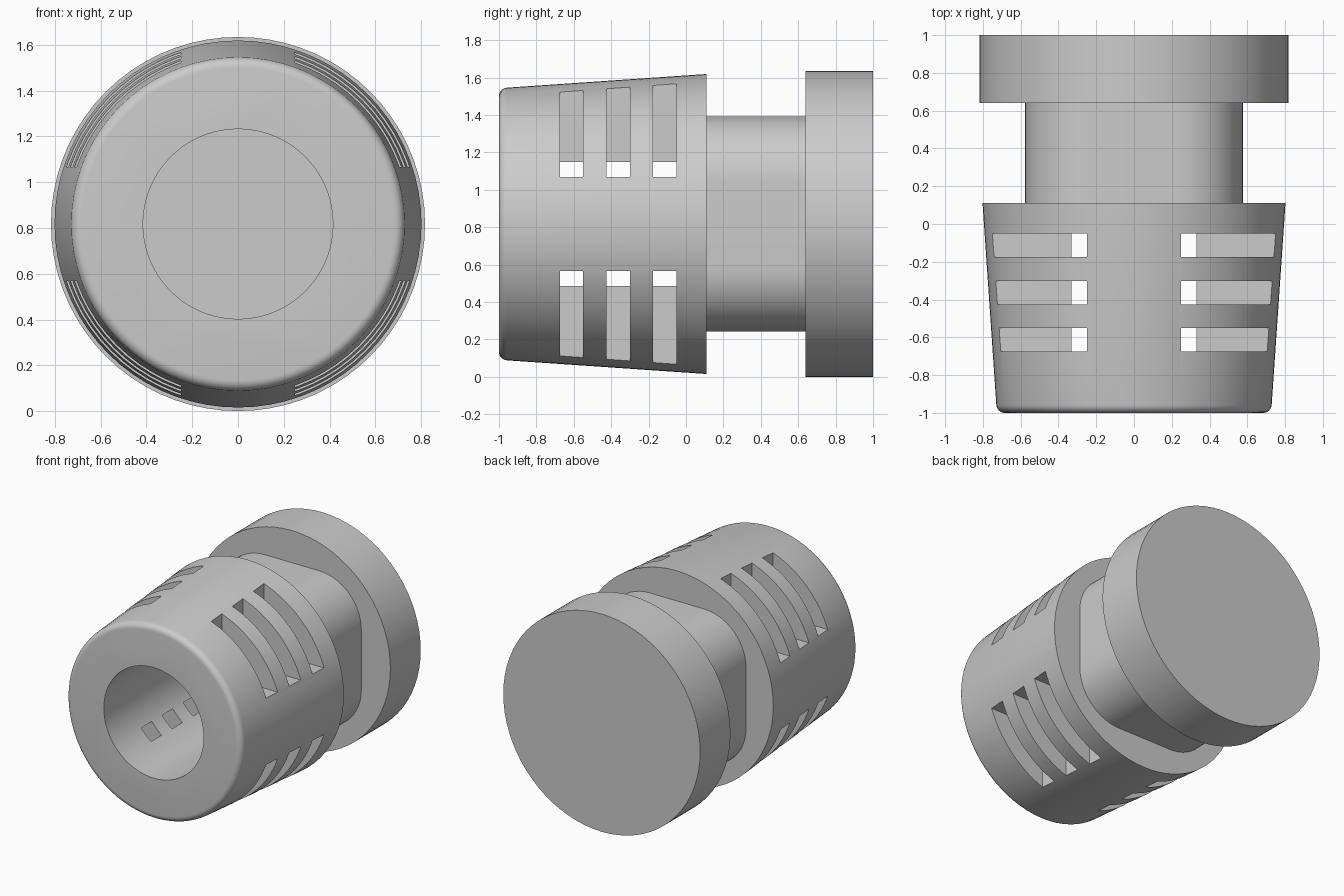
import bpy, bmesh, math

if "Cube" in bpy.data.objects:
    bpy.data.objects.remove(bpy.data.objects["Cube"])

CZ = 0.8175      # height of the axis, which runs along y
SEG = 72


def make_object(name, bm):
    bmesh.ops.recalc_face_normals(bm, faces=bm.faces)
    mesh = bpy.data.meshes.new(name)
    bm.to_mesh(mesh)
    bm.free()
    ob = bpy.data.objects.new(name, mesh)
    bpy.context.collection.objects.link(ob)
    return ob


def loft(name, rings):
    """Solid skinned over matching rings of points, capped at both ends."""
    bm = bmesh.new()
    loops = [[bm.verts.new(p) for p in ring] for ring in rings]
    for a, b in zip(loops, loops[1:]):
        n = len(a)
        for i in range(n):
            j = (i + 1) % n
            bm.faces.new((a[i], a[j], b[j], b[i]))
    bm.faces.new(loops[0])
    bm.faces.new(loops[-1])
    return make_object(name, bm)


def circle(r, y):
    return [(r * math.cos(2 * math.pi * i / SEG), y,
             CZ + r * math.sin(2 * math.pi * i / SEG)) for i in range(SEG)]


def rounded_square(half, r, y, steps=14):
    pts = []
    for k in range(4):
        mid = math.radians(45 + 90 * k)
        cx = math.copysign(half - r, math.cos(mid))
        cz = math.copysign(half - r, math.sin(mid))
        for i in range(steps + 1):
            a = math.radians(90 * k + 90 * i / steps)
            pts.append((cx + r * math.cos(a), y, CZ + cz + r * math.sin(a)))
    return pts


def boolean(target, other, operation):
    mod = target.modifiers.new(operation.lower(), 'BOOLEAN')
    mod.operation = operation
    mod.solver = 'EXACT'
    mod.object = other
    bpy.context.view_layer.objects.active = target
    bpy.ops.object.modifier_apply(modifier=mod.name)
    bpy.data.objects.remove(other, do_unlink=True)


# Tapered sleeve with a rounded front rim
fillet = 0.045
rim = []
for i in range(7):
    a = math.radians(86 * i / 6)
    rim.append(circle(0.729 - fillet + fillet * math.sin(a),
                      -1 + fillet - fillet * math.cos(a)))
plug = loft("strain_relief_plug", rim + [circle(0.802, 0.11)])

# Rounded-square neck and end flange
boolean(plug, loft("neck", [rounded_square(0.576, 0.35, y) for y in (0.03, 0.8)]), 'UNION')
boolean(plug, loft("flange", [circle(CZ, 0.64), circle(CZ, 1.0)]), 'UNION')

# Blind cable bore
boolean(plug, loft("bore_cutter", [circle(0.415, -1.2), circle(0.415, 0.64)]), 'DIFFERENCE')

# Three slots in each quadrant, breaking into the bore at their inner corner
bm = bmesh.new()
inner, outer = 0.25, 1.0
for y in (-0.612, -0.363, -0.113):
    for sx in (-1, 1):
        for sz in (-1, 1):
            box = bmesh.ops.create_cube(bm, size=1)["verts"]
            size = outer - inner
            mid = (outer + inner) / 2
            bmesh.ops.scale(bm, verts=box, vec=(size, 0.125, size))
            bmesh.ops.translate(bm, verts=box, vec=(sx * mid, y, CZ + sz * mid))
boolean(plug, make_object("slot_cutter", bm), 'DIFFERENCE')

# Smooth round walls, crisp edges
bpy.ops.object.select_all(action='DESELECT')
plug.select_set(True)
bpy.context.view_layer.objects.active = plug
bpy.ops.object.shade_smooth_by_angle(angle=math.radians(30))
